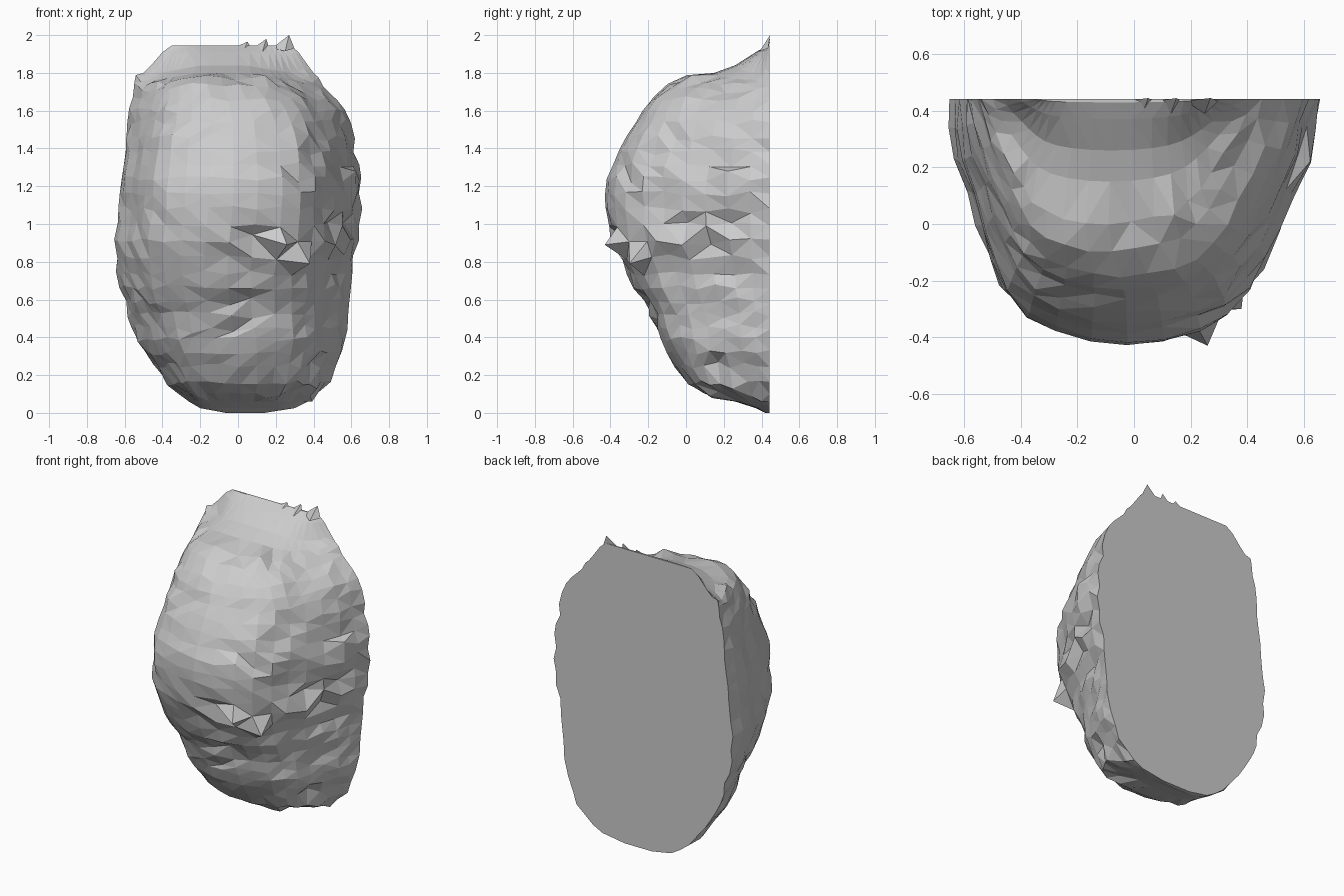
import bpy, bmesh, math, random
from mathutils import Vector

if "Cube" in bpy.data.objects:
    bpy.data.objects.remove(bpy.data.objects["Cube"])

random.seed(7)
BACK = 0.442

# Height, left edge, right edge, front depth of the boulder
levels = [
    (0.01, -0.06, 0.14, 0.42), (0.035, -0.20, 0.30, 0.37), (0.07, -0.26, 0.37, 0.26),
    (0.11, -0.31, 0.42, 0.09), (0.17, -0.38, 0.48, 0.01), (0.26, -0.44, 0.52, -0.06),
    (0.40, -0.53, 0.57, -0.14), (0.60, -0.60, 0.58, -0.23), (0.75, -0.64, 0.595, -0.32),
    (0.92, -0.655, 0.63, -0.39), (1.09, -0.64, 0.655, -0.435), (1.25, -0.62, 0.645, -0.41),
    (1.40, -0.60, 0.62, -0.35), (1.55, -0.585, 0.60, -0.26), (1.67, -0.56, 0.53, -0.19),
    (1.75, -0.545, 0.46, -0.10), (1.785, -0.53, 0.42, 0.0), (1.81, -0.50, 0.40, 0.15),
    (1.85, -0.46, 0.37, 0.26), (1.92, -0.40, 0.32, 0.37), (1.955, -0.35, 0.28, 0.43)]

# Half cross-section: width fraction, depth fraction, boxier depth fraction
half = [(1, 0, 0), (0.98, 0.12, 0.14), (0.94, 0.25, 0.30), (0.875, 0.39, 0.50),
        (0.81, 0.53, 0.68), (0.745, 0.66, 0.80), (0.67, 0.78, 0.88), (0.55, 0.88, 0.94),
        (0.40, 0.94, 0.98), (0.20, 0.985, 1), (0, 1, 1)]
section = half + [(-u, v, b) for u, v, b in reversed(half[:-1])]


def subdivided(rows):
    out = []
    for a, b in zip(rows, rows[1:]):
        n = max(1, round((b[0] - a[0]) / 0.07))
        for k in range(n):
            out.append([p + (q - p) * k / n for p, q in zip(a, b)])
    return out + [list(rows[-1])]


bm = bmesh.new()
rows = subdivided(levels)
rings = []
for r, (z, left, right, front) in enumerate(rows):
    inner = 2 < r < len(rows) - 4
    ledge = random.uniform(-0.007, 0.007)
    # Squarer towards the bottom and top, pinched in at the top corners
    top = max(0, min(1, (z - 1.4) / 0.35, (1.95 - z) / 0.1))
    boxy = max(0, 0.4 * top, min(1, (0.5 - z) / 0.4) * 0.6)
    ring = []
    for i, (u, soft, square) in enumerate(section):
        v = soft + (square - soft) * boxy
        mid, w = (left + right) / 2, (right - left) / 2
        x = mid + u * w * (1 - 0.16 * top * v) - 0.035 * v
        p = Vector((x, BACK - v * (BACK - front), z))
        # Top edge rounds off downward at the sides
        p.z -= 0.07 * top * max(0, abs(u) - 0.35) * min(1, v * 3) * (z > 1.7)
        if inner:
            out = Vector((u * 0.8, -v, 0)).normalized()
            p.z += random.uniform(-0.015, 0.015)
            if v > 0:
                p += out * (ledge + random.uniform(-0.008, 0.008))
            else:
                p.x += random.uniform(-0.012, 0.012)
            # Chipped texture on the right flank and lower front
            rough = 0.18 if (u > 0.4 or (z < 0.95 and u > -0.5)) else 0
            if v > 0.1 and random.random() < rough:
                p += out * random.uniform(-0.035, 0.025)
                p.z += random.uniform(-0.03, 0.03)
        ring.append(bm.verts.new(p))
    rings.append(ring)

# Curved shell and flat back
for lo, hi in zip(rings, rings[1:]):
    for i in range(len(section) - 1):
        bm.faces.new((lo[i], hi[i], hi[i + 1], lo[i + 1]))
    bm.faces.new((lo[-1], hi[-1], hi[0], lo[0]))
bm.faces.new(rings[0])
bm.faces.new(rings[-1])

# Large broken chips poking out of the front right
for x, y, z, reach in ((0.26, -0.43, 0.90, 0.16), (0.46, -0.16, 0.92, 0.14),
                       (0.38, -0.30, 0.80, 0.10)):
    target = Vector((x, y, z))
    near = min((v for ring in rings for v in ring), key=lambda v: (v.co - target).length)
    if (near.co - target).length < reach:
        near.co = target

bmesh.ops.recalc_face_normals(bm, faces=bm.faces[:])

# Jagged teeth along the top rim
for x, width, tip in ((0.25, 0.07, 2.01), (0.13, 0.05, 1.99), (0.03, 0.06, 1.975)):
    a, b, c, d = (bm.verts.new(p) for p in (
        (x - width, 0.435, 1.94), (x + width * 0.7, 0.435, 1.94),
        (x, 0.39, 1.925), (x + 0.02, 0.445, tip)))
    for tri in ((a, c, d), (c, b, d), (b, a, d), (a, b, c)):
        bm.faces.new(tri)

bmesh.ops.triangulate(bm, faces=bm.faces[:], quad_method='SHORT_EDGE')
bmesh.ops.recalc_face_normals(bm, faces=bm.faces[:])
# Stand on the ground
low = min(v.co.z for v in bm.verts)
bmesh.ops.translate(bm, verts=bm.verts[:], vec=(0, 0, -low))
mesh = bpy.data.meshes.new("half_boulder")
bm.to_mesh(mesh)
bm.free()
boulder = bpy.data.objects.new("half_boulder", mesh)
bpy.context.collection.objects.link(boulder)
